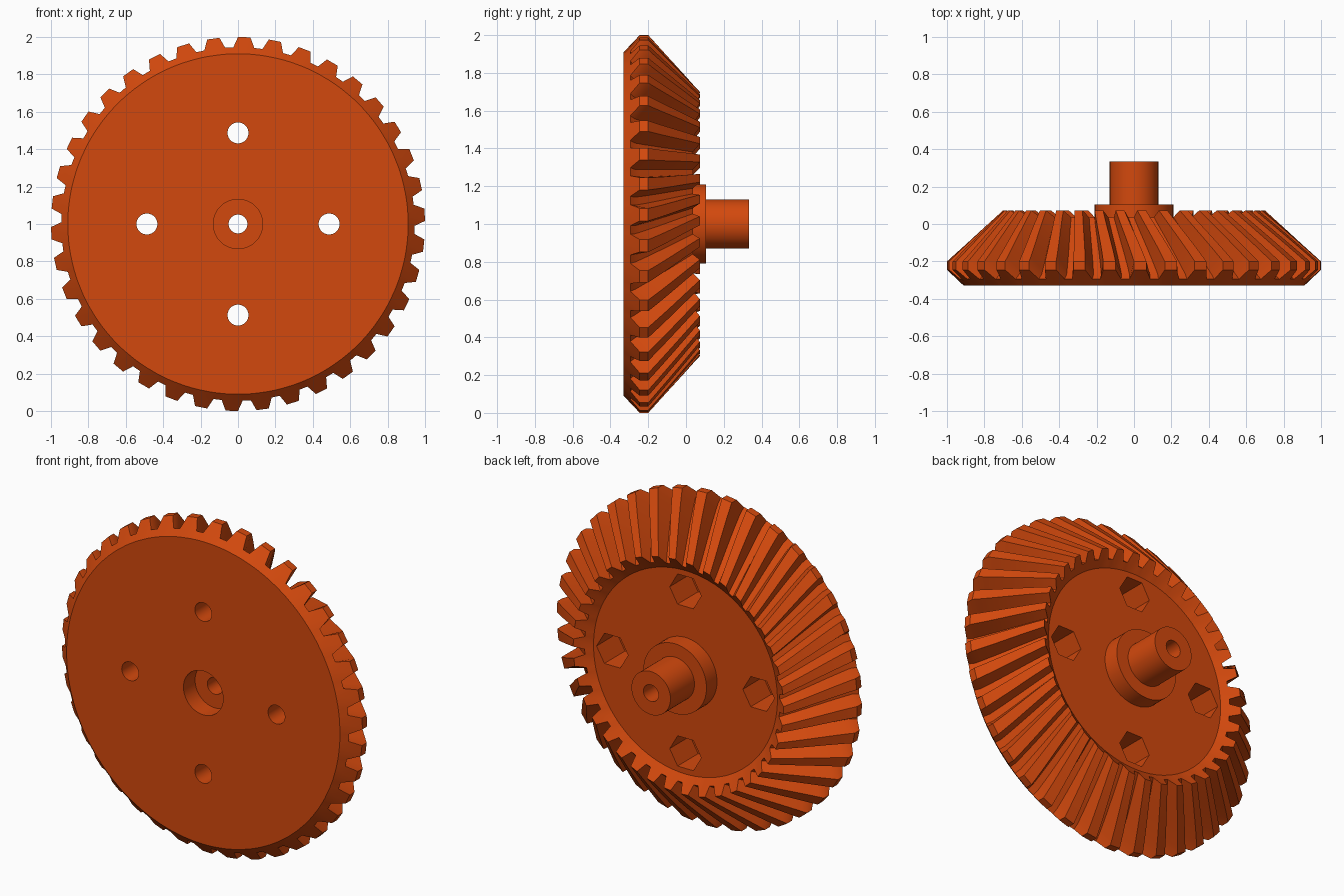
import bpy, bmesh, math
from math import radians, sin, cos

if "Cube" in bpy.data.objects:
    bpy.data.objects.remove(bpy.data.objects["Cube"], do_unlink=True)

TEETH = 38
STATIONS = 12
TWIST = radians(8)
FLOOR_Y = 0.005

orange = bpy.data.materials.new("burnt orange")
orange.use_nodes = True
colour = (0.65, 0.066, 0.004, 1)
orange.diffuse_color = colour
orange.node_tree.nodes["Principled BSDF"].inputs["Base Color"].default_value = colour


def mix(a, b, t):
    return a + (b - a) * t


def cylinder(name, radius, y0, y1, x=0, z=1, sides=64, roll=0):
    """Cylinder lying along y, from y0 to y1."""
    bpy.ops.mesh.primitive_cylinder_add(
        vertices=sides, radius=radius, depth=y1 - y0,
        location=(x, (y0 + y1) / 2, z), rotation=(radians(90), roll, 0))
    obj = bpy.context.object
    obj.name = name
    obj.data.materials.append(orange)
    return obj


def boolean(target, tool, operation="DIFFERENCE"):
    tool.hide_render = True
    mod = target.modifiers.new(tool.name, "BOOLEAN")
    mod.operation = operation
    mod.solver = "EXACT"
    mod.object = tool
    bpy.context.view_layer.objects.active = target
    bpy.ops.object.modifier_apply(modifier=mod.name)
    bpy.data.objects.remove(tool, do_unlink=True)


def finish(obj):
    bpy.ops.object.select_all(action="DESELECT")
    obj.select_set(True)
    bpy.context.view_layer.objects.active = obj
    bpy.ops.object.shade_smooth_by_angle(angle=radians(30))


# Toothed rim: each ring repeats root, tip, tip, root around the axis
bm = bmesh.new()


def ring(tip, root, shift):
    verts = []
    for i in range(TEETH):
        centre = radians(1.9) + math.tau * i / TEETH - shift
        for offset, (r, y) in ((-3.4, root), (-1.9, tip), (1.9, tip), (3.4, root)):
            a = centre + radians(offset)
            verts.append(bm.verts.new((r * sin(a), y, 1 + r * cos(a))))
    return verts


rings = [ring((0.91, -0.33), (0.91, -0.33), 0),
         ring((1.0, -0.245), (0.945, -0.295), 0)]
for s in range(STATIONS + 1):
    t = s / STATIONS
    tip = (mix(1.0, 0.70, t), mix(-0.20, 0.073, t))
    root = (mix(0.917, 0.65, t), mix(-0.27, 0.036, t))
    rings.append(ring(tip, root, TWIST * (0.6 * t + 0.4 * t * t)))
rings.append(ring((0.612, FLOOR_Y), (0.612, FLOOR_Y), TWIST))

for a, b in zip(rings, rings[1:]):
    for i in range(len(a)):
        j = (i + 1) % len(a)
        bm.faces.new((a[i], a[j], b[j], b[i]))
bm.faces.new(rings[0])
bm.faces.new(rings[-1])
bmesh.ops.recalc_face_normals(bm, faces=bm.faces)
mesh = bpy.data.meshes.new("gear_wheel")
bm.to_mesh(mesh)
bm.free()
wheel = bpy.data.objects.new("gear_wheel", mesh)
bpy.context.collection.objects.link(wheel)
mesh.materials.append(orange)

# Hub flange and shaft on the back
hub = cylinder("hub_flange", 0.21, FLOOR_Y, 0.105)
shaft = cylinder("shaft", 0.13, 0.05, 0.333)
boolean(hub, shaft, "UNION")
hub.name = "hub_and_shaft"

# Centre bore and front counterbore
boolean(hub, cylinder("bore", 0.05, -0.5, 0.5, sides=48))
boolean(wheel, cylinder("bore", 0.05, -0.5, 0.5, sides=48))
boolean(wheel, cylinder("counterbore", 0.132, -0.5, -0.22))

# Four bolt holes with hexagonal nut pockets at the back
for k in range(4):
    x = 0.487 * sin(k * math.pi / 2)
    z = 1 + 0.487 * cos(k * math.pi / 2)
    boolean(wheel, cylinder("bolt_hole", 0.056, -0.5, 0.2, x, z, 48))
    boolean(wheel, cylinder("nut_pocket", 0.105, -0.19, 0.2, x, z, 6, radians(30)))

finish(wheel)
finish(hub)
